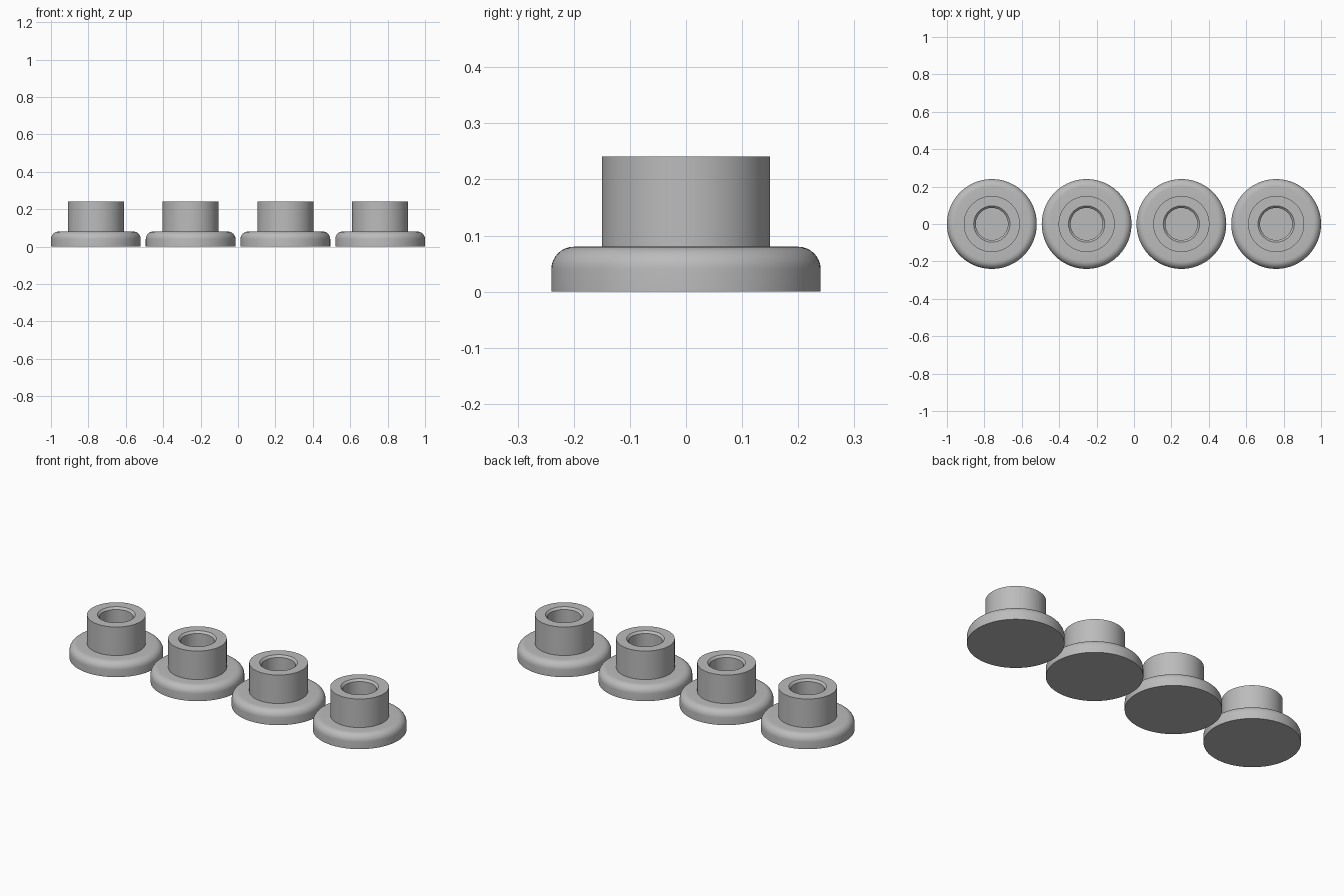
import bpy, bmesh, math

if "Cube" in bpy.data.objects:
    bpy.data.objects.remove(bpy.data.objects["Cube"])

SEGMENTS = 96
FLANGE_R, FLANGE_H, FILLET = 0.24, 0.08, 0.04
BOSS_R, BOSS_H = 0.15, 0.241
RIM_R, BORE_R, BORE_FLOOR = 0.097, 0.086, 0.08

grey = bpy.data.materials.new("plain grey")
grey.diffuse_color = (0.5, 0.5, 0.5, 1)
grey.use_nodes = True
grey.node_tree.nodes["Principled BSDF"].inputs["Base Color"].default_value = grey.diffuse_color

# Half section of one foot: base, rounded flange, boss, chamfered blind bore
profile = [(0, 0), (FLANGE_R, 0)]
for i in range(9):
    a = math.radians(90 * i / 8)
    profile.append((FLANGE_R - FILLET + FILLET * math.cos(a),
                    FLANGE_H - FILLET + FILLET * math.sin(a)))
profile += [(BOSS_R, FLANGE_H), (BOSS_R, BOSS_H), (RIM_R, BOSS_H),
            (BORE_R, BOSS_H - 0.011), (BORE_R, BORE_FLOOR), (0, BORE_FLOOR)]


def make_foot(name, x):
    bm = bmesh.new()
    verts = [bm.verts.new((r, 0, z)) for r, z in profile]
    edges = [bm.edges.new(pair) for pair in zip(verts, verts[1:])]
    bmesh.ops.spin(bm, geom=verts + edges, cent=(0, 0, 0), axis=(0, 0, 1),
                   angle=math.tau, steps=SEGMENTS, use_merge=True)
    bmesh.ops.remove_doubles(bm, verts=bm.verts, dist=1e-5)
    bmesh.ops.recalc_face_normals(bm, faces=bm.faces)
    mesh = bpy.data.meshes.new(name)
    bm.to_mesh(mesh)
    bm.free()
    mesh.materials.append(grey)
    foot = bpy.data.objects.new(name, mesh)
    foot.location.x = x
    bpy.context.collection.objects.link(foot)
    bpy.ops.object.select_all(action='DESELECT')
    foot.select_set(True)
    bpy.context.view_layer.objects.active = foot
    bpy.ops.object.shade_smooth_by_angle(angle=math.radians(30))


# Four identical feet in a row
for n in range(4):
    make_foot(f"foot_{n + 1}", -0.76 + n * 1.52 / 3)
